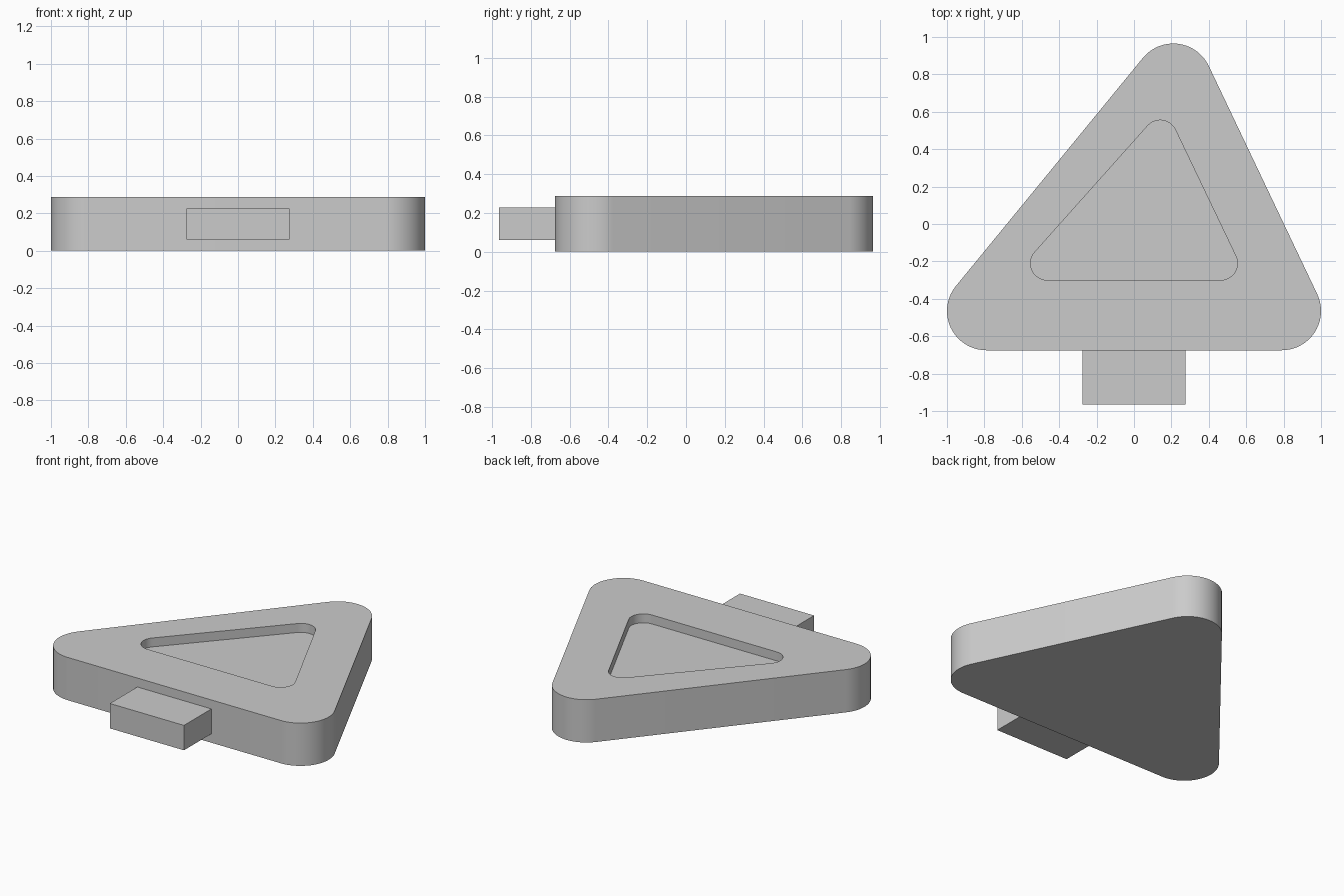
import bpy, bmesh, math
from mathutils import Vector

cube = bpy.data.objects.get("Cube")
if cube:
    bpy.data.objects.remove(cube, do_unlink=True)

grey = bpy.data.materials.new("plain grey")
grey.use_nodes = True
COLOUR = (0.6, 0.6, 0.6, 1)
grey.diffuse_color = COLOUR
grey.node_tree.nodes["Principled BSDF"].inputs["Base Color"].default_value = COLOUR

HEIGHT = 0.287
FLOOR = 0.227
STEPS = 20


def rounded_outline(centres, radius):
    """Counter-clockwise outline of a polygon whose corners are arcs."""
    points = []
    for i, c in enumerate(centres):
        c = Vector(c)
        before = c - Vector(centres[i - 1])
        after = Vector(centres[(i + 1) % len(centres)]) - c
        # edge direction turned clockwise gives the outward normal
        start = math.atan2(-before.x, before.y)
        sweep = (math.atan2(-after.x, after.y) - start) % math.tau
        for s in range(STEPS + 1):
            a = start + sweep * s / STEPS
            points.append(c + radius * Vector((math.cos(a), math.sin(a))))
    return points


def finish(bm, name):
    bmesh.ops.recalc_face_normals(bm, faces=bm.faces)
    mesh = bpy.data.meshes.new(name)
    bm.to_mesh(mesh)
    bm.free()
    mesh.materials.append(grey)
    obj = bpy.data.objects.new(name, mesh)
    bpy.context.collection.objects.link(obj)
    return obj


# Body: rounded triangle with a shallow rounded triangular recess on top
outer = rounded_outline([(-0.79, -0.465), (0.79, -0.465), (0.21, 0.755)], 0.21)
inner = rounded_outline([(-0.463, -0.21), (0.463, -0.21), (0.14, 0.465)], 0.09)
bm = bmesh.new()


def ring(outline, z):
    return [bm.verts.new((p.x, p.y, z)) for p in outline]


def bridge(a, b):
    for i in range(len(a)):
        j = (i + 1) % len(a)
        bm.faces.new((a[i], a[j], b[j], b[i]))


base, rim = ring(outer, 0), ring(outer, HEIGHT)
lip, floor = ring(inner, HEIGHT), ring(inner, FLOOR)
for lower, upper in ((base, rim), (rim, lip), (lip, floor)):
    bridge(lower, upper)
bm.faces.new(base)
bm.faces.new(floor)
body = finish(bm, "body")
bpy.ops.object.select_all(action="DESELECT")
body.select_set(True)
bpy.context.view_layer.objects.active = body
bpy.ops.object.shade_smooth_by_angle(angle=math.radians(30))

# Tab: block sticking out of the front edge
bm = bmesh.new()
bmesh.ops.create_cube(bm, size=1)
bmesh.ops.scale(bm, vec=(0.55, 0.29, 0.167), verts=bm.verts)
bmesh.ops.translate(bm, vec=(0, -0.82, 0.1435), verts=bm.verts)
finish(bm, "front_tab")
